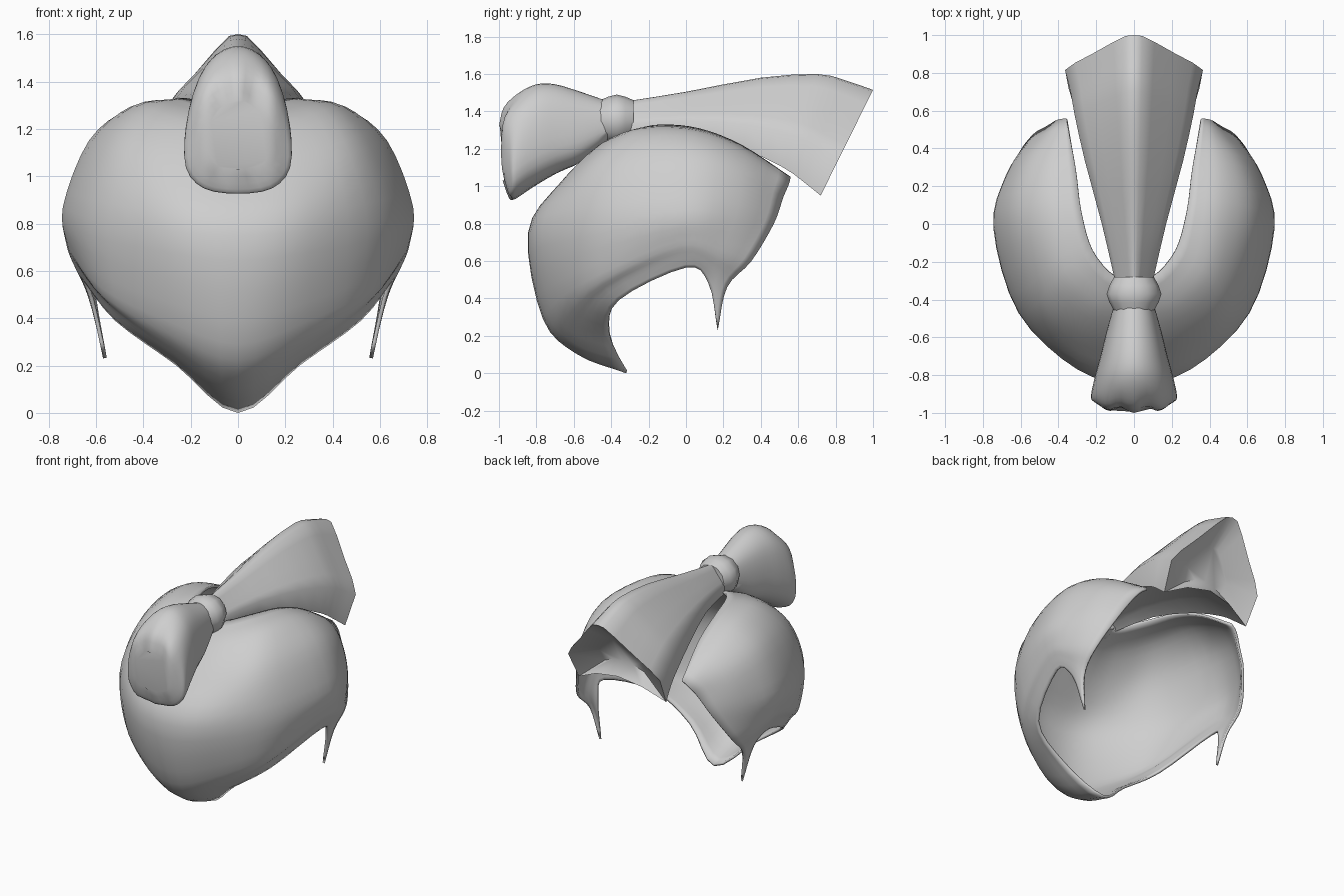
import bpy
import bmesh
import math
from mathutils import Vector

if "Cube" in bpy.data.objects:
    bpy.data.objects.remove(bpy.data.objects["Cube"], do_unlink=True)

# One plain grey for the whole piece
grey = bpy.data.materials.new("light_grey")
grey.use_nodes = True
tone = (0.62, 0.62, 0.62, 1)
grey.diffuse_color = tone
grey.node_tree.nodes["Principled BSDF"].inputs["Base Color"].default_value = tone


def spline(points, steps, before=None, after=None):
    """Smooth curve through the points; before and after steer its ends."""
    pts = [Vector(p) for p in points]
    first = Vector(before) if before else pts[0] * 2 - pts[1]
    last = Vector(after) if after else pts[-1] * 2 - pts[-2]
    pts = [first] + pts + [last]
    curve = []
    for a, b, c, d in zip(pts, pts[1:], pts[2:], pts[3:]):
        for i in range(steps):
            t = i / steps
            curve.append(b + (c - a) * t / 2
                         + (a * 2 - b * 5 + c * 4 - d) * t * t / 2
                         + (b * 3 - a - c * 3 + d) * t ** 3 / 2)
    return curve + [pts[-2]]


def make_object(name, bm, angle):
    bmesh.ops.remove_doubles(bm, verts=bm.verts, dist=0.001)
    bmesh.ops.recalc_face_normals(bm, faces=bm.faces)
    mesh = bpy.data.meshes.new(name)
    bm.to_mesh(mesh)
    bm.free()
    mesh.materials.append(grey)
    obj = bpy.data.objects.new(name, mesh)
    bpy.context.collection.objects.link(obj)
    bpy.ops.object.select_all(action="DESELECT")
    obj.select_set(True)
    bpy.context.view_layer.objects.active = obj
    bpy.ops.object.shade_smooth_by_angle(angle=math.radians(angle))
    return obj


def skin(bm, rows, closed=False):
    """Bridge rows of points with quads."""
    grid = [[bm.verts.new(p) for p in row] for row in rows]
    for low, high in zip(grid, grid[1:]):
        count = len(low)
        for i in range(count if closed else count - 1):
            j = (i + 1) % count
            bm.faces.new((low[i], low[j], high[j], high[i]))
    return grid


# Head wrap: left half from the front centre line to the rear edge, bottom to top
wrap_rows = [
    [(0, -.32, 0), (.26, -.41, .2), (.52, -.36, .39),
     (.66, 0, .565), (.625, .12, .48), (.57, .17, .23)],
    [(0, -.58, .1), (.27, -.57, .25), (.54, -.42, .45),
     (.69, -.02, .63), (.66, .15, .56), (.61, .22, .46)],
    [(0, -.765, .29), (.3, -.69, .39), (.58, -.46, .53),
     (.72, -.03, .71), (.69, .19, .66), (.62, .35, .6)],
    [(0, -.845, .75), (.3, -.77, .77), (.61, -.47, .82),
     (.74, -.02, .87), (.67, .27, .85), (.54, .47, .8)],
    [(0, -.68, 1.01), (.28, -.64, 1.03), (.52, -.43, 1.11),
     (.63, 0, 1.15), (.59, .3, 1.07), (.46, .52, .94)],
    [(0, -.47, 1.2), (.22, -.45, 1.23), (.4, -.27, 1.29),
     (.46, .05, 1.285), (.46, .32, 1.18), (.41, .55, 1.01)],
    [(0, -.28, 1.28), (.1, -.28, 1.3), (.22, -.14, 1.33),
     (.28, .07, 1.31), (.31, .3, 1.22), (.36, .56, 1.05)],
]
rows = []
for row in wrap_rows:
    x, y, z = row[1]
    rows.append(spline(row, 4, before=(-x, y, z)))
columns = [spline(column, 4) for column in zip(*rows)]
bm = bmesh.new()
skin(bm, columns)
skin(bm, [[(-p.x, p.y, p.z) for p in column] for column in columns])
wrap = make_object("head_wrap", bm, 50)
# Make the faces point outward before thickening inward
facing = sum((f.center - Vector((0, 0, .7))).dot(f.normal) for f in wrap.data.polygons)
if facing < 0:
    wrap.data.flip_normals()
thick = wrap.modifiers.new("thickness", "SOLIDIFY")
thick.thickness = 0.016
thick.offset = -1


def cloth(name, profile, stations, steps, angle, pleat=0, hollow=0):
    """Loft a mirrored profile along stations (top y, top z, bottom y, bottom z, half width)."""
    loop = profile + [(-w, t) for w, t in profile[-2:0:-1]]
    tops = spline([(s[4], s[0], s[1]) for s in stations], steps)
    bottoms = spline([(s[4], s[2], s[3]) for s in stations], steps)
    rings = []
    for top, bottom in zip(tops, bottoms):
        ring = []
        for w, t in loop:
            p = top.lerp(bottom, t)
            p.x *= w
            # Pleats bite into the far front of the cloth
            if pleat and p.y < -.86:
                p.y += pleat * (p.y + .86) / -.14 * math.sin(p.x * math.pi / .14) ** 2
            ring.append(p)
        rings.append(ring)
    if hollow:
        # Sunken end of the tail
        centre = sum(rings[-1], Vector((0, 0, 0))) / len(loop)
        rings.append([p.lerp(centre, .55) - Vector((0, hollow, 0)) for p in rings[-1]])
    bm = bmesh.new()
    grid = skin(bm, rings, closed=True)
    bm.faces.new(grid[0])
    bm.faces.new(grid[-1])
    make_object(name, bm, angle)


def smooth_profile(points):
    (w1, t1), (w2, t2) = points[1], points[-2]
    curve = spline([(w, t, 0) for w, t in points], 3, (-w1, t1, 0), (-w2, t2, 0))
    return [(p.x, p.y) for p in curve]


# Puffed front loop of the bow
loop_profile = smooth_profile([(0, 0), (.45, .06), (.8, .22), (1, .5),
                               (1, .8), (.65, .96), (0, 1)])
cloth("bow_front_loop", loop_profile, [
    (-.42, 1.455, -.42, 1.24, .1),
    (-.58, 1.51, -.56, 1.13, .14),
    (-.7, 1.545, -.69, 1.07, .17),
    (-.8, 1.545, -.81, 1.0, .2),
    (-.9, 1.495, -.92, .93, .22),
    (-.975, 1.42, -.95, .945, .205),
    (-1, 1.32, -.98, 1.03, .13),
], 3, 70, pleat=.025)

# Pinched knot
round_profile = [(math.sin(math.pi * i / 6), .5 - math.cos(math.pi * i / 6) / 2)
                 for i in range(7)]
cloth("bow_knot", round_profile, [
    (-.46, 1.46, -.46, 1.24, .105),
    (-.37, 1.49, -.37, 1.22, .145),
    (-.28, 1.46, -.28, 1.25, .105),
], 2, 60)

# Flared rear tail, tent shaped with a folded side wall
tail_profile = [(0, 0), (.12, .015), (.3, .13), (.6, .35), (.85, .52), (1, .66),
                (.95, 1), (.5, .86), (0, .8)]
cloth("bow_tail", tail_profile, [
    (-.31, 1.455, -.3, 1.27, .1),
    (0, 1.505, 0, 1.27, .17),
    (.4, 1.58, .3, 1.2, .26),
    (.7, 1.6, .52, 1.1, .315),
    (.84, 1.57, .62, 1.03, .335),
    (1, 1.515, .72, .95, .365),
], 2, 60, hollow=.1)
